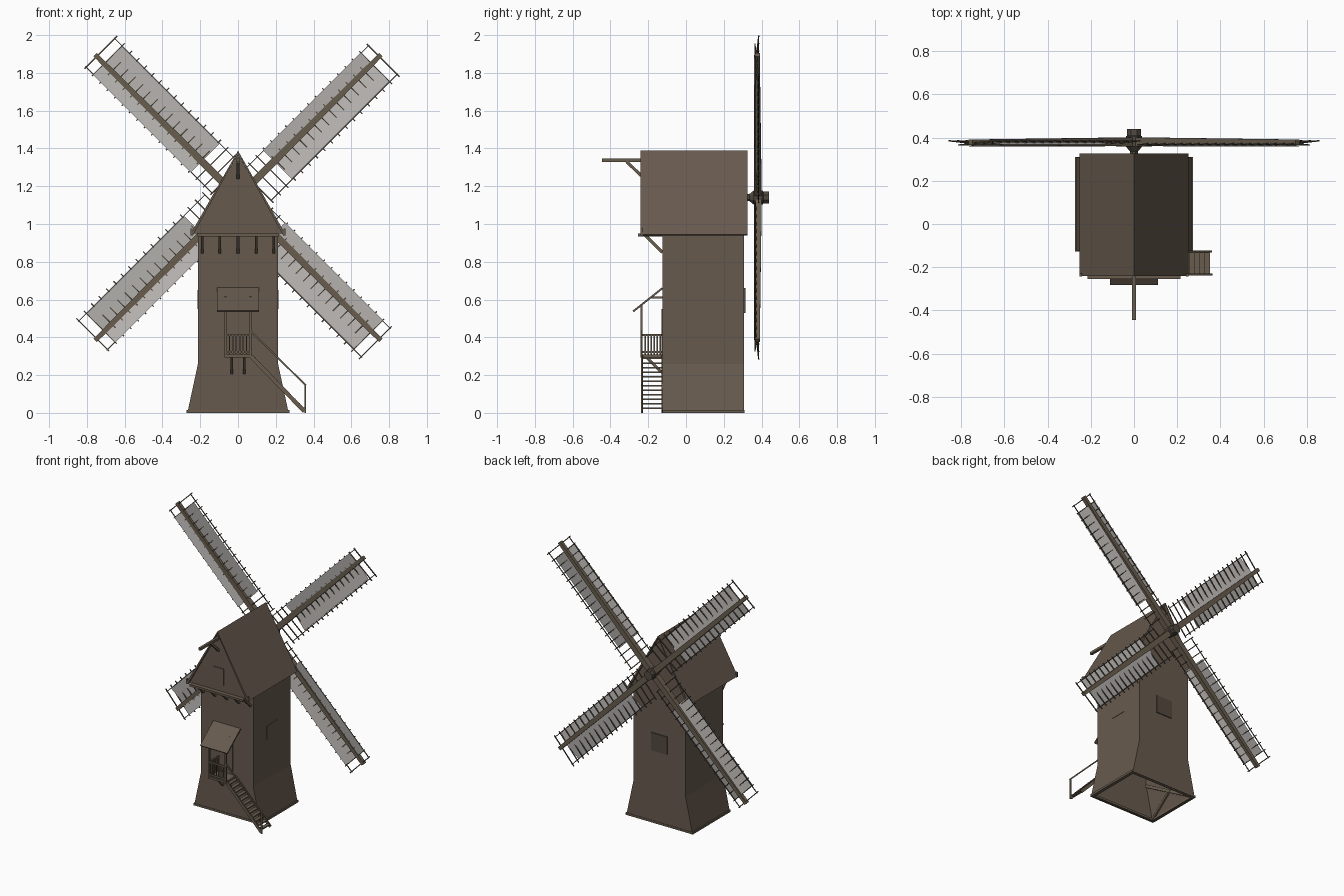
import bpy, bmesh, math
from mathutils import Vector, Matrix

if "Cube" in bpy.data.objects:
    bpy.data.objects.remove(bpy.data.objects["Cube"])


def material(name, rgb):
    m = bpy.data.materials.new(name)
    m.diffuse_color = (*rgb, 1)
    m.use_nodes = True
    m.node_tree.nodes["Principled BSDF"].inputs["Base Color"].default_value = m.diffuse_color
    return m


BOARD = material("weathered_boards", (0.135, 0.102, 0.076))
TIMBER = material("timber", (0.14, 0.11, 0.076))
DARK = material("dark_timber", (0.085, 0.068, 0.05))
CLOTH = material("sail_cloth", (0.5, 0.48, 0.46))


def finish(bm, name, mat, thickness=0):
    bmesh.ops.recalc_face_normals(bm, faces=bm.faces)
    me = bpy.data.meshes.new(name)
    bm.to_mesh(me)
    bm.free()
    me.materials.append(mat)
    ob = bpy.data.objects.new(name, me)
    bpy.context.collection.objects.link(ob)
    if thickness:
        mod = ob.modifiers.new("thickness", "SOLIDIFY")
        mod.thickness = thickness
        mod.offset = -1
    return ob


def beam(bm, p0, p1, w, d, hint=(0, 1, 0), taper=1.0):
    """Bar from p0 to p1, w wide along hint, d the other way."""
    p0, p1 = Vector(p0), Vector(p1)
    ax = (p1 - p0).normalized()
    u = Vector(hint)
    u = (u - ax * u.dot(ax)).normalized()
    v = ax.cross(u)
    rot = Matrix((u, v, ax)).transposed().to_4x4()
    vs = bmesh.ops.create_cube(bm, size=1)["verts"]
    for q in vs:
        t = taper if q.co.z > 0 else 1
        q.co = Vector((q.co.x * w * t, q.co.y * d * t, q.co.z * (p1 - p0).length))
    bmesh.ops.transform(bm, matrix=Matrix.Translation((p0 + p1) / 2) @ rot, verts=vs)


def box(bm, x0, x1, y0, y1, z0, z1):
    m = Matrix.Translation(((x0 + x1) / 2, (y0 + y1) / 2, (z0 + z1) / 2))
    bmesh.ops.create_cube(bm, size=1, matrix=m @ Matrix.Diagonal((x1 - x0, y1 - y0, z1 - z0, 1)))


def poly(bm, pts):
    bm.faces.new([bm.verts.new(p) for p in pts])


# --- tower walls: hollow, flared foot, open underneath
FRONT, BACK = -0.125, 0.308
half = [(0.268, 0), (0.212, 0.26), (0.212, 0.96)]
outline = half + [(-x, z) for x, z in reversed(half)]
bm = bmesh.new()
rings = [[bm.verts.new((x, y, z)) for x, z in outline] for y in (FRONT, BACK)]
for r in rings:
    bm.faces.new(r)
for i in (0, 1, 3, 4):
    bm.faces.new((rings[0][i], rings[0][i + 1], rings[1][i + 1], rings[1][i]))
finish(bm, "tower_walls", BOARD, 0.012)

# --- sills and inner cross braces at the foot
bm = bmesh.new()
for s in (-1, 1):
    box(bm, s * 0.261 - 0.012, s * 0.261 + 0.012, FRONT, BACK, 0, 0.015)
    for z0, z1 in ((0.01, 0.25), (0.25, 0.01)):
        x = lambda z: s * (0.256 - 0.215 * z)
        beam(bm, (x(z0), FRONT + 0.01, z0), (x(z1), BACK - 0.01, z1), 0.012, 0.02, (1, 0, 0))
for y in (FRONT + 0.009, BACK - 0.009):
    box(bm, -0.272, 0.272, y - 0.012, y + 0.012, 0, 0.015)
finish(bm, "foot_sills", TIMBER)

# --- gables and jetty floor
bm = bmesh.new()
for y, w in ((-0.225, 0.235), (BACK, 0.235)):
    poly(bm, [(-w, y, 0.95), (w, y, 0.95), (0, y, 1.372)])
poly(bm, [(-0.235, -0.225, 0.95), (0.235, -0.225, 0.95), (0.235, BACK, 0.95), (-0.235, BACK, 0.95)])
finish(bm, "gables", BOARD)

# --- roof slopes
bm = bmesh.new()
r = [[bm.verts.new((x, y, z)) for x, z in ((-0.252, 0.945), (0, 1.388), (0.252, 0.945))]
     for y in (-0.24, 0.326)]
for i in (0, 1):
    bm.faces.new((r[0][i], r[0][i + 1], r[1][i + 1], r[1][i]))
finish(bm, "roof", BOARD, 0.014)

# --- jetty beam and brackets
bm = bmesh.new()
box(bm, -0.215, 0.215, -0.255, FRONT, 0.935, 0.95)
for x in (-0.19, -0.097, 0, 0.097, 0.19):
    beam(bm, (x, -0.215, 0.94), (x, FRONT, 0.85), 0.014, 0.016, (1, 0, 0))
for s in (-1, 1):
    beam(bm, (s * 0.246, -0.235, 0.975), (s * 0.246, -0.235, 0.94), 0.014, 0.012)
finish(bm, "jetty_brackets", TIMBER)

# --- hoist beam
bm = bmesh.new()
box(bm, -0.009, 0.009, -0.445, -0.22, 1.328, 1.346)
beam(bm, (0, -0.315, 1.33), (0, -0.225, 1.245), 0.016, 0.016, (1, 0, 0))
finish(bm, "hoist_beam", TIMBER)

# --- hatch, door, shutters: thin plates
bm = bmesh.new()
box(bm, -0.045, 0.045, -0.23, -0.224, 1.0, 1.12)
box(bm, -0.045, 0.045, FRONT - 0.005, FRONT, 0.31, 0.55)
for s in (-1, 1):
    box(bm, s * 0.2125 - 0.002, s * 0.2125 + 0.002, 0.03, 0.15, 0.55, 0.65)
finish(bm, "door_and_shutters", BOARD)
bm = bmesh.new()
box(bm, -0.065, 0.065, BACK, BACK + 0.006, 0.53, 0.66)
finish(bm, "back_window", DARK)

# --- porch roof and its supports
bm = bmesh.new()
beam(bm, (0, -0.28, 0.537), (0, FRONT, 0.66), 0.22, 0.01, (1, 0, 0))
finish(bm, "porch_roof", BOARD)
bm = bmesh.new()
for s in (-1, 1):
    beam(bm, (s * 0.066, -0.236, 0.3), (s * 0.066, -0.236, 0.57), 0.011, 0.011)
    beam(bm, (s * 0.066, -0.19, 0.61), (s * 0.066, FRONT, 0.61), 0.011, 0.011, (1, 0, 0))
finish(bm, "porch_posts", TIMBER)

# --- landing with railing and brackets
bm = bmesh.new()
box(bm, -0.072, 0.072, -0.242, FRONT, 0.293, 0.308)
for s in (-1, 1):
    beam(bm, (s * 0.033, -0.21, 0.295), (s * 0.033, FRONT, 0.212), 0.013, 0.015, (1, 0, 0))
for z in (0.322, 0.413):
    beam(bm, (-0.072, -0.236, z), (0.072, -0.236, z), 0.01, 0.011)
    beam(bm, (-0.066, -0.24, z), (-0.066, FRONT, z), 0.01, 0.011, (1, 0, 0))
for i in range(6):
    x, y = -0.045 + i * 0.018, -0.216 + i * 0.016
    beam(bm, (x, -0.236, 0.31), (x, -0.236, 0.415), 0.006, 0.007)
    beam(bm, (-0.066, y, 0.31), (-0.066, y, 0.415), 0.007, 0.006)
finish(bm, "landing", TIMBER)

# --- stairs running down to the right
bm = bmesh.new()
for y in (-0.232, -0.127):
    beam(bm, (0.068, y, 0.3), (0.352, y, 0.008), 0.008, 0.022)
for i in range(12):
    t = (i + 0.5) / 12
    x, z = 0.07 + 0.28 * t, 0.3 - 0.288 * t
    box(bm, x - 0.013, x + 0.013, -0.23, -0.128, z - 0.004, z + 0.004)
finish(bm, "stairs", TIMBER)
bm = bmesh.new()
beam(bm, (0.07, -0.234, 0.43), (0.36, -0.234, 0.145), 0.009, 0.009)
beam(bm, (0.356, -0.234, 0), (0.356, -0.234, 0.152), 0.01, 0.01)
finish(bm, "stair_handrail", TIMBER)

# --- sail hub: lathed octagon along y
bm = bmesh.new()
prof = [(0.29, 0.02), (0.335, 0.02), (0.358, 0.04), (0.405, 0.04), (0.41, 0.034), (0.44, 0.034)]
rings = []
for y, rad in prof:
    rings.append([bm.verts.new((rad * math.cos(k * math.tau / 8 + math.pi / 8), y,
                                1.14 + rad * math.sin(k * math.tau / 8 + math.pi / 8))) for k in range(8)])
for a, b in zip(rings, rings[1:]):
    for k in range(8):
        bm.faces.new((a[k], a[(k + 1) % 8], b[(k + 1) % 8], b[k]))
bm.faces.new(rings[0])
bm.faces.new(rings[-1])
finish(bm, "sail_hub", DARK)

# --- four sails: stock, bars, edge rails, cloth
stocks, lattice, cloth = bmesh.new(), bmesh.new(), bmesh.new()
for k in range(4):
    a = math.radians(45 + 90 * k)
    c, s = math.cos(a), math.sin(a)

    def P(along, side, y):
        return Vector((c * along + s * side, y, 1.14 + s * along - c * side))

    def bar_y(side):
        return 0.3725 + 0.082 * side

    beam(stocks, P(0, 0, 0.38), P(1.07, 0, 0.378), 0.042, 0.042, taper=0.6)
    for i in range(18):
        r = 1.057 - 0.0555 * i
        beam(lattice, P(r, -0.092, bar_y(-0.092)), P(r, 0.153, bar_y(0.153)), 0.006, 0.006)
    for side in (-0.08, 0.134):
        beam(lattice, P(0.115, side, bar_y(side)), P(1.063, side, bar_y(side)), 0.005, 0.005)
    for s0, y0, s1, y1 in ((0.01, 0.382, 0.131, 0.368), (-0.01, 0.370, -0.083, 0.359)):
        poly(cloth, [P(0.27, s0, y0), P(1.0, s0, y0), P(1.0, s1, y1), P(0.27, s1, y1)])
finish(stocks, "sail_stocks", TIMBER)
finish(lattice, "sail_lattice", DARK)
finish(cloth, "sail_cloth", CLOTH)
